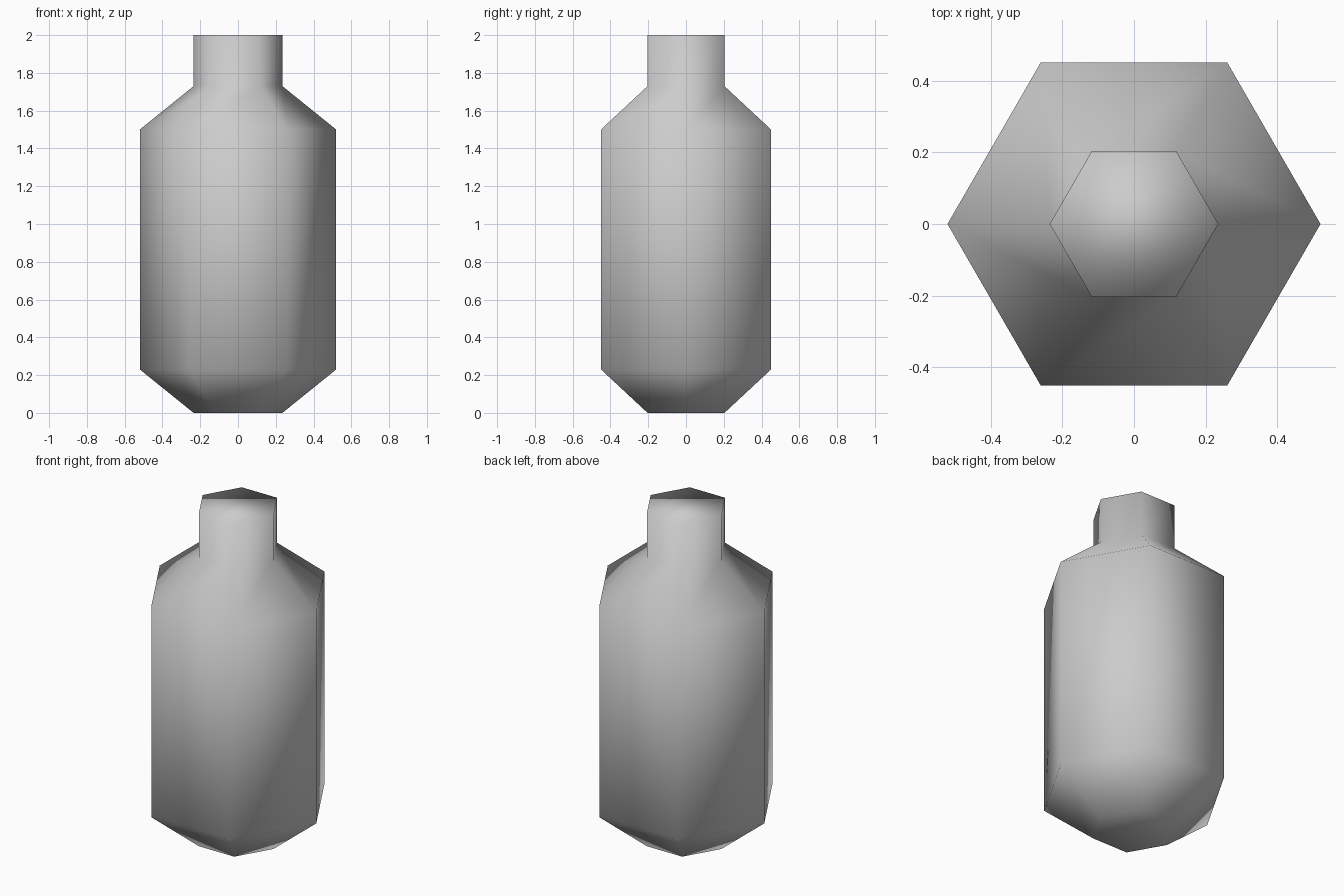
import bpy
import bmesh
from math import cos, sin, tau

SIDES = 6
# (radius, height) from the base up to the mouth
PROFILE = [(0.235, 0.0), (0.52, 0.23), (0.52, 1.5), (0.235, 1.73), (0.235, 2.0)]

cube = bpy.data.objects.get("Cube")
if cube:
    bpy.data.objects.remove(cube, do_unlink=True)


def flat_material(name, colour):
    mat = bpy.data.materials.new(name)
    mat.use_nodes = True
    mat.diffuse_color = colour
    mat.node_tree.nodes["Principled BSDF"].inputs["Base Color"].default_value = colour
    return mat


def lathe(name, profile, sides, mat):
    """Closed solid made of stacked polygon rings."""
    bm = bmesh.new()
    rings = [[bm.verts.new((r * cos(tau * i / sides), r * sin(tau * i / sides), z))
              for i in range(sides)] for r, z in profile]
    for low, high in zip(rings, rings[1:]):
        for i in range(sides):
            j = (i + 1) % sides
            bm.faces.new((low[i], low[j], high[j], high[i]))
    # Base and mouth caps
    bm.faces.new(rings[0][::-1])
    bm.faces.new(rings[-1])
    for face in bm.faces:
        face.smooth = True
    mesh = bpy.data.meshes.new(name)
    bm.to_mesh(mesh)
    bm.free()
    mesh.materials.append(mat)
    obj = bpy.data.objects.new(name, mesh)
    bpy.context.collection.objects.link(obj)
    return obj


# Six-sided bottle: tapered foot, straight body, sloped shoulder and neck
lathe("bottle", PROFILE, SIDES, flat_material("light grey", (0.6, 0.6, 0.6, 1.0)))
